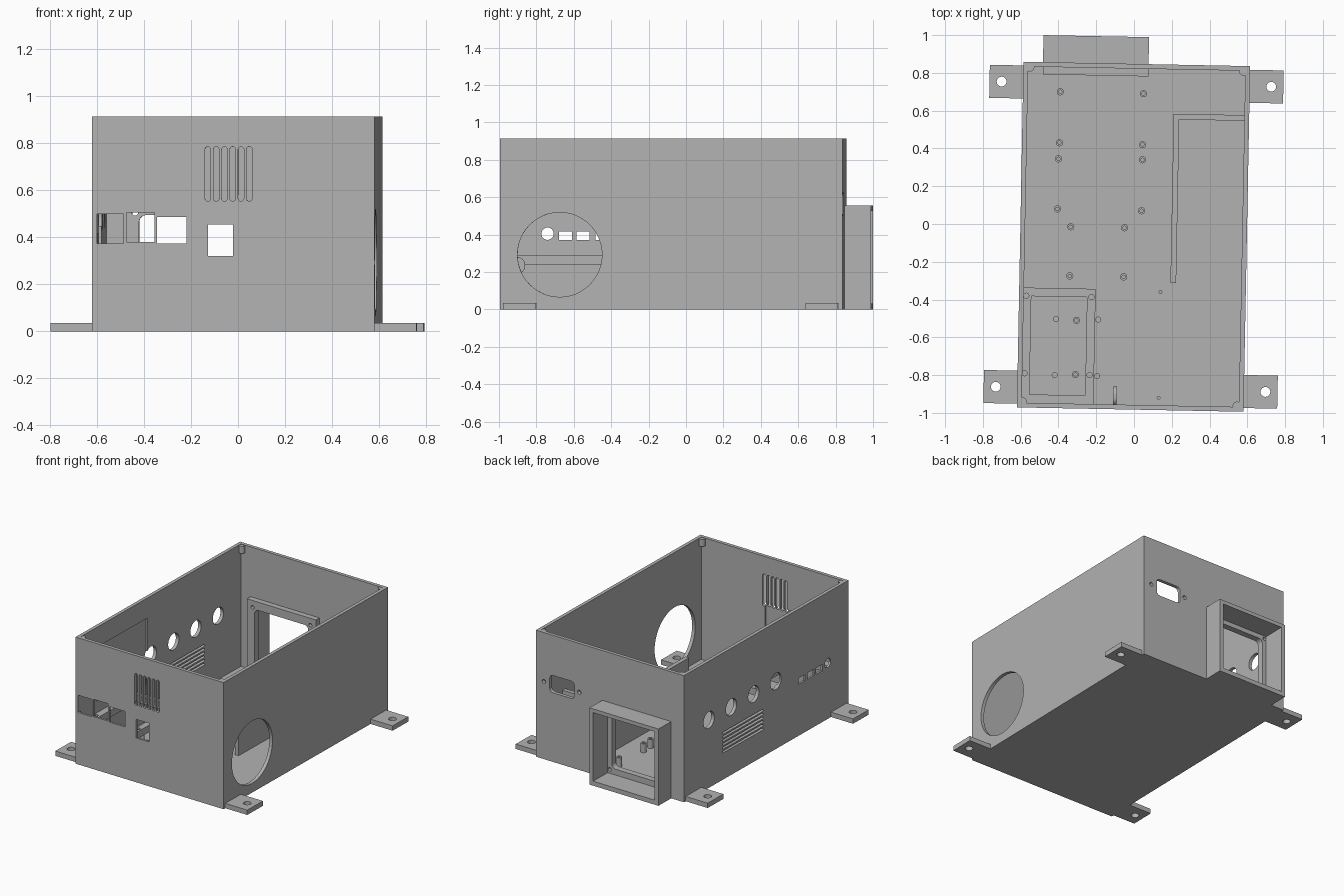
import bpy, bmesh, math
from mathutils import Matrix, Vector

if "Cube" in bpy.data.objects:
    bpy.data.objects.remove(bpy.data.objects["Cube"])

# The case sits slightly turned on the ground: local frame -> world frame
PLACE = Matrix.Translation((-0.0025, -0.0675, 0)) @ Matrix.Rotation(math.radians(-1.1), 4, 'Z')
INV = PLACE.inverted()
W, D, H = 0.6, 0.915, 0.915      # half width, half depth, height
T, FLOOR = 0.025, 0.03           # wall and floor thickness

grey = bpy.data.materials.new("grey plastic")
grey.diffuse_color = (0.45, 0.45, 0.45, 1)
grey.use_nodes = True
grey.node_tree.nodes["Principled BSDF"].inputs["Base Color"].default_value = grey.diffuse_color


def rounded(cx, cy, w, h, r=0.0, n=6):
    """Rounded rectangle outline; r = w/2 = h/2 gives a circle."""
    if r == 0:
        return [(cx - w/2, cy - h/2), (cx + w/2, cy - h/2), (cx + w/2, cy + h/2), (cx - w/2, cy + h/2)]
    pts = []
    for k, (sx, sy) in enumerate([(1, 1), (-1, 1), (-1, -1), (1, -1)]):
        for i in range(n + 1):
            a = math.pi / 2 * (k + i / n)
            p = (cx + sx*(w/2 - r) + r*math.cos(a), cy + sy*(h/2 - r) + r*math.sin(a))
            if not pts or math.dist(p, pts[-1]) > 1e-5:
                pts.append(p)
    if math.dist(pts[0], pts[-1]) < 1e-5:
        pts.pop()
    return pts


def circle(cx, cy, r, n=6):
    return rounded(cx, cy, 2*r, 2*r, r, n)


def prism(name, pts, axis, a, b):
    """Extrude an outline along an axis from a to b."""
    put = {'x': lambda p, t: (t, p[0], p[1]),
           'y': lambda p, t: (p[0], t, p[1]),
           'z': lambda p, t: (p[0], p[1], t)}[axis]
    bm = bmesh.new()
    lo = [bm.verts.new(put(p, a)) for p in pts]
    hi = [bm.verts.new(put(p, b)) for p in pts]
    bm.faces.new(lo)
    bm.faces.new(hi)
    for i in range(len(pts)):
        j = (i + 1) % len(pts)
        bm.faces.new((lo[i], lo[j], hi[j], hi[i]))
    bmesh.ops.recalc_face_normals(bm, faces=bm.faces)
    me = bpy.data.meshes.new(name)
    bm.to_mesh(me)
    bm.free()
    me.materials.append(grey)
    ob = bpy.data.objects.new(name, me)
    bpy.context.collection.objects.link(ob)
    return ob


def box(name, x0, x1, y0, y1, z0, z1):
    return prism(name, [(x0, y0), (x1, y0), (x1, y1), (x0, y1)], 'z', z0, z1)


def boolean(ob, tool, op='DIFFERENCE'):
    m = ob.modifiers.new("bool", 'BOOLEAN')
    m.object, m.operation, m.solver = tool, op, 'EXACT'
    dg = bpy.context.evaluated_depsgraph_get()
    me = bpy.data.meshes.new_from_object(ob.evaluated_get(dg))
    ob.modifiers.clear()
    ob.data = me
    bpy.data.objects.remove(tool)


def cut(ob, pts, axis, a, b):
    boolean(ob, prism("cutter", pts, axis, a, b))


def local(x, y):
    p = INV @ Vector((x, y, 0))
    return p.x, p.y


# Open-topped case with the socket housing on the back
case = box("case", -W, W, -D, D, 0, H)
boolean(case, box("cutter", -W + T, W - T, -D + T, D - T, FLOOR, H + 0.1))
boolean(case, box("housing", -0.497, 0.062, 0.85, 1.058, 0, 0.555), 'UNION')
cut(case, rounded(-0.2175, 0.28, 0.50, 0.495), 'y', 0.895, 1.1)
cut(case, rounded(-0.2175, 0.285, 0.434, 0.42, 0.03), 'y', 0.8, 0.95)
for x in (-0.452, 0.017):
    for z in (0.06, 0.505):
        cut(case, circle(x, z, 0.013, 3), 'y', 0.8, 0.95)

# Shallow thinned areas inside the left and front walls
boolean(case, box("cutter", -W + T - 0.01, -0.5, -D + T, -0.15, 0.29, 0.77))
boolean(case, box("cutter", -W + T, 0.06, -D + T - 0.01, -0.8, 0.29, 0.58))

# Front wall: port windows and vertical vent slots
for x0, x1, z0, z1 in [(-0.58, -0.467, 0.375, 0.5), (-0.455, -0.335, 0.38, 0.505),
                       (-0.325, -0.2, 0.375, 0.487), (-0.108, -0.002, 0.32, 0.455)]:
    cut(case, rounded((x0 + x1)/2, (z0 + z1)/2, x1 - x0, z1 - z0), 'y', -D - 0.1, -D + 0.06)
for i in range(6):
    cut(case, rounded(-0.108 + 0.0352*i, 0.67, 0.024, 0.232, 0.0119, 4), 'y', -D - 0.1, -D + 0.06)

# Right wall: large round fan opening
cut(case, circle(-0.596, 0.293, 0.226, 12), 'x', W - 0.1, W + 0.1)

# Left wall: round holes, horizontal vents and small ports
LEFT = ('x', -W - 0.1, -W + 0.06)
for i in range(4):
    cut(case, circle(D - 0.278 - 0.248*i, 0.49, 0.06), *LEFT)
for i in range(6):
    cut(case, rounded(0.26, 0.2 + 0.027*i, 0.45, 0.016, 0.0079, 3), *LEFT)
cut(case, circle(-0.684, 0.405, 0.033), *LEFT)
for y in (-0.589, -0.494, -0.394):
    cut(case, rounded(y, 0.394, 0.07, 0.046), *LEFT)

# Back wall: power inlet with two screw holes
cut(case, rounded(0.388, 0.562, 0.2, 0.125, 0.025, 3), 'y', D - 0.1, D + 0.1)
for x in (0.249, 0.535):
    cut(case, circle(x, 0.562, 0.015, 3), 'y', D - 0.1, D + 0.1)

# Mounting feet with screw holes
for sx in (-1, 1):
    for sy in (-1, 1):
        foot = prism("mounting_foot", rounded(sx*0.688, sy*0.808, 0.18, 0.175), 'z', 0, 0.035)
        cut(foot, circle(sx*0.714, sy*0.808, 0.026), 'z', -0.1, 0.1)

# Lid screw posts in the four top corners
for x, y in [(-0.55, 0.83), (0.58, 0.808), (-0.59, -0.94), (0.545, -0.963)]:
    prism("lid_post", circle(*local(x, y), 0.023, 4), 'z', H - 0.055, H - 0.003)

# Raised shelf frame in the front left corner
shelf = box("shelf_frame", -0.585, -0.195, -0.9, -0.28, 0.24, 0.29)
boolean(shelf, box("cutter", -0.535, -0.24, -0.845, -0.325, 0.2, 0.35))
for x, y in [(-0.57, -0.38), (-0.225, -0.386), (-0.58, -0.79), (-0.235, -0.8)]:
    cut(shelf, circle(*local(x, y), 0.014, 3), 'z', 0.2, 0.35)

# Inner L-shaped divider
box("divider_long", 0.2, 0.23, -0.24, 0.655, FLOOR - 0.005, 0.39)
box("divider_short", 0.23, W - T + 0.005, 0.625, 0.655, FLOOR - 0.005, 0.39)

# Board standoffs on the floor
for x, y in [(-0.39, 0.70), (0.05, 0.69), (-0.395, 0.43), (0.045, 0.42), (-0.4, 0.345), (0.045, 0.34),
             (-0.405, 0.08), (0.04, 0.07), (-0.335, -0.015), (-0.05, -0.02), (-0.34, -0.275),
             (-0.055, -0.28), (-0.305, -0.51), (-0.31, -0.797)]:
    post = prism("standoff", circle(*local(x, y), 0.019, 4), 'z', FLOOR - 0.005, 0.095)
    cut(post, circle(*local(x, y), 0.009, 3), 'z', 0.045, 0.2)
for x, y, r in [(-0.413, -0.503, 0.016), (-0.19, -0.506, 0.016), (-0.42, -0.8, 0.016),
                (-0.195, -0.805, 0.016), (0.14, -0.36, 0.01), (0.13, -0.92, 0.01)]:
    prism("pin", circle(*local(x, y), r, 3), 'z', FLOOR - 0.005, 0.085)

# Small rounded tab behind the front wall
prism("cable_tab", rounded(-0.845, 0.235, 0.1, 0.09, 0.04), 'x', -0.092, -0.072)

# Place everything and keep hard edges sharp
for ob in bpy.context.scene.objects:
    ob.data.transform(PLACE)
    ob.select_set(True)
    bpy.context.view_layer.objects.active = ob
bpy.ops.object.shade_smooth_by_angle(angle=math.radians(32))
